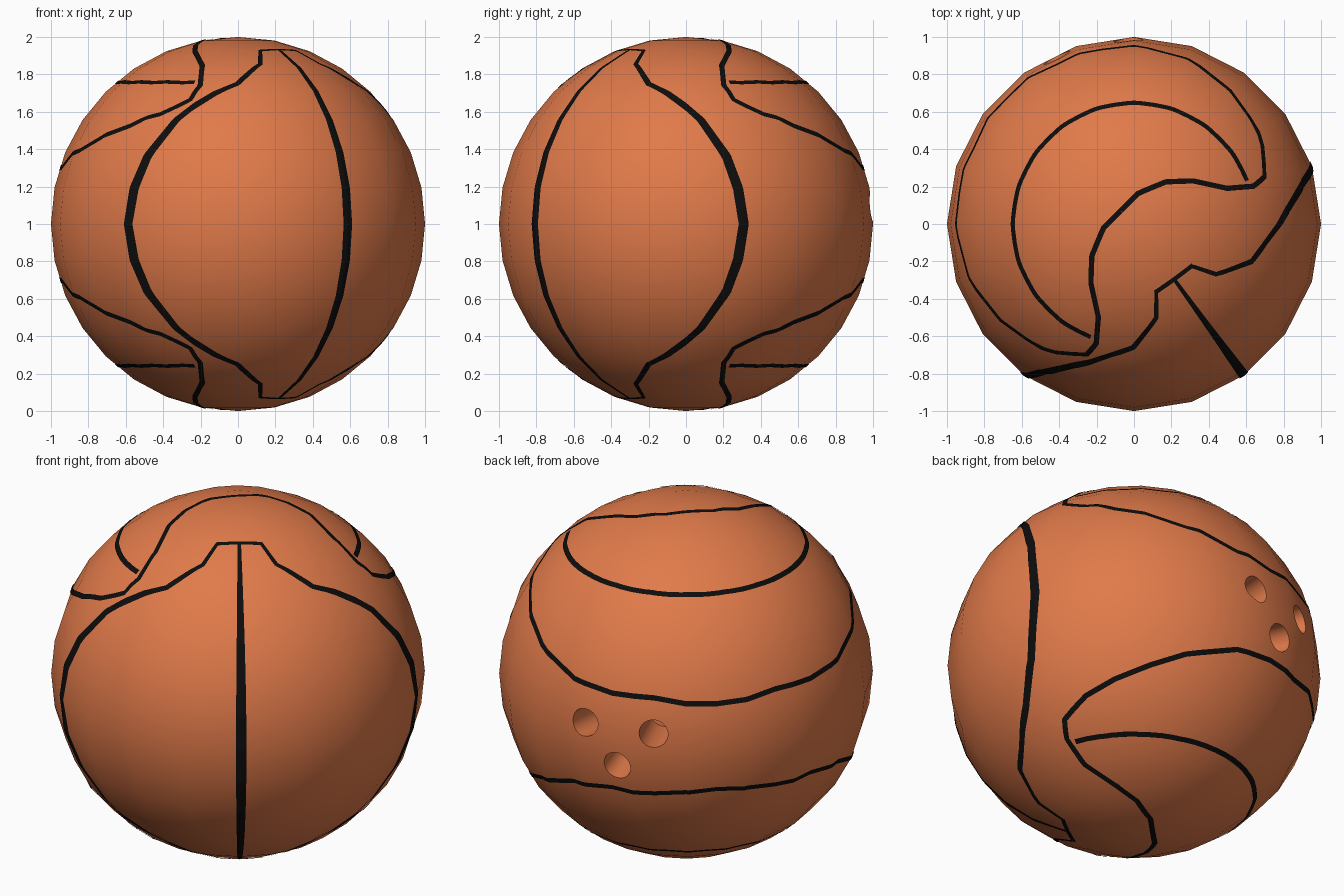
import bpy, bmesh, math
from mathutils import Vector
from mathutils.bvhtree import BVHTree

if "Cube" in bpy.data.objects:
    bpy.data.objects.remove(bpy.data.objects["Cube"])

C = Vector((0, 0, 1))


def material(name, col):
    m = bpy.data.materials.new(name)
    m.diffuse_color = (*col, 1)
    m.use_nodes = True
    m.node_tree.nodes["Principled BSDF"].inputs["Base Color"].default_value = m.diffuse_color
    return m


orange = material("orange", (0.75, 0.195, 0.068))
black = material("black", (0.004, 0.004, 0.004))


def add_object(name, bm, mat):
    me = bpy.data.meshes.new(name)
    bm.to_mesh(me)
    ob = bpy.data.objects.new(name, me)
    me.materials.append(mat)
    bpy.context.collection.objects.link(ob)
    return ob


def direction(az, el):
    a, e = math.radians(az), math.radians(el)
    return Vector((math.cos(e) * math.cos(a), math.cos(e) * math.sin(a), math.sin(e)))


# Ball body: 20 segments, 16 rings
bm = bmesh.new()
bmesh.ops.create_uvsphere(bm, u_segments=20, v_segments=16, radius=1)
tree = BVHTree.FromBMesh(bm)
for v in bm.verts:
    v.co += C
ball = add_object("ball", bm, orange)
bm.free()

# Three finger holes, grouped round the back (a = towards back left, b = across)
bm = bmesh.new()
for a, b, z in [(.725, .683, .088), (.935, .344, .087), (.84, .527, -.13)]:
    d = Vector((.7071 * (b - a), .7071 * (a + b), z)).normalized()
    mat = d.to_track_quat('Z', 'Y').to_matrix().to_4x4()
    mat.translation = C + d * 0.9
    bmesh.ops.create_cone(bm, cap_ends=True, segments=32, radius1=.078, radius2=.078,
                          depth=0.5, matrix=mat)
cutter = add_object("finger_hole_cutter", bm, orange)
bm.free()
cutter.hide_render = True
mod = ball.modifiers.new("holes", 'BOOLEAN')
mod.operation = 'DIFFERENCE'
mod.solver = 'EXACT'
mod.object = cutter
bpy.context.view_layer.objects.active = ball
ball.select_set(True)
bpy.ops.object.modifier_apply(modifier=mod.name)
bpy.data.objects.remove(cutter)
bpy.ops.object.shade_smooth_by_angle(angle=math.radians(35))

# Round shading on the outer skin, also around the holes
me = ball.data
normals = [(0, 0, 0)] * len(me.loops)
for p in me.polygons:
    if p.normal.dot((p.center - C).normalized()) > 0.95:
        for li in p.loop_indices:
            d = me.vertices[me.loops[li].vertex_index].co - C
            if d.length > 0.95:
                normals[li] = tuple(d.normalized())
me.normals_split_custom_set(normals)


# Painted seams: thin strips laid on the ball surface
def seam(name, pts, width):
    path = []
    for p, q in zip(pts, pts[1:]):
        n = max(1, round((q - p).length / 0.02))
        path += [p.lerp(q, i / n).normalized() for i in range(n)]
    path.append(pts[-1].normalized())
    bm = bmesh.new()
    rows = []
    for i, p in enumerate(path):
        t = path[min(i + 1, len(path) - 1)] - path[max(i - 1, 0)]
        side = p.cross(t).normalized()
        w = width(p)
        row = []
        for k in range(-2, 3):
            d = (p + side * (w * k / 4)).normalized()
            hit = tree.ray_cast(d * 2, -d)[0] or d
            row.append(bm.verts.new(C + hit + d * 0.004))
        rows.append(row)
    for r, s in zip(rows, rows[1:]):
        for k in range(4):
            bm.faces.new((r[k], s[k], s[k + 1], r[k + 1]))
    bm.normal_update()
    for f in bm.faces:
        if f.normal.dot(f.calc_center_median() - C) < 0:
            f.normal_flip()
    add_object(name, bm, black)
    bm.free()


def wide(p):
    return 0.014 + 0.042 * math.hypot(p.x, p.y) ** 2


def thin(p):
    return 0.029


# Straight seam down the front right
seam("centre_seam", [direction(-54, e) for e in range(-68, 69, 4)], wide)

# Front panel outline (angle from centre seam, elevation)
panel = [(18, 67.5), (22.5, 59), (36.4, 48.6), (46, 44.5), (59.5, 34), (67.6, 21),
         (70.5, 10.8), (72, 0)]
half = panel + [(f, -e) for f, e in panel[-2::-1]]
for s, side in ((1, "right"), (-1, "left")):
    seam("panel_seam_" + side, [direction(-54 + s * f, e) for f, e in half], wide)

# Hooked loop seam, seen from above as (towards back left, across)
loop = [(.1, 0), (.1, .13), (.039, .28), (-.06, .385), (-.219, .488), (-.309, .595),
        (-.315, .675), (-.262, .728), (-.191, .785), (-.028, .848), (.163, .87), (.354, .848),
        (.622, .721), (.79, .545), (.9, .33), (.95, .17), (.967, 0)]
outline = loop + [(a, -b) for a, b in loop[-2::-1]]

for s, end in ((1, "top"), (-1, "bottom")):
    # Flat end of the front panel
    seam("panel_end_" + end, [direction(-54 + f, s * 67.5) for f in (-19, 19)],
         lambda p: 0.024)
    seam("loop_seam_" + end,
         [Vector((.7071 * (b - a), .7071 * (a + b), s * math.sqrt(1 - a * a - b * b)))
          for a, b in outline], thin)
    # Level arc joining both sides of the loop
    seam("arc_seam_" + end, [direction(135 + f, s * 49.5) for f in range(-114, 115, 6)], thin)
